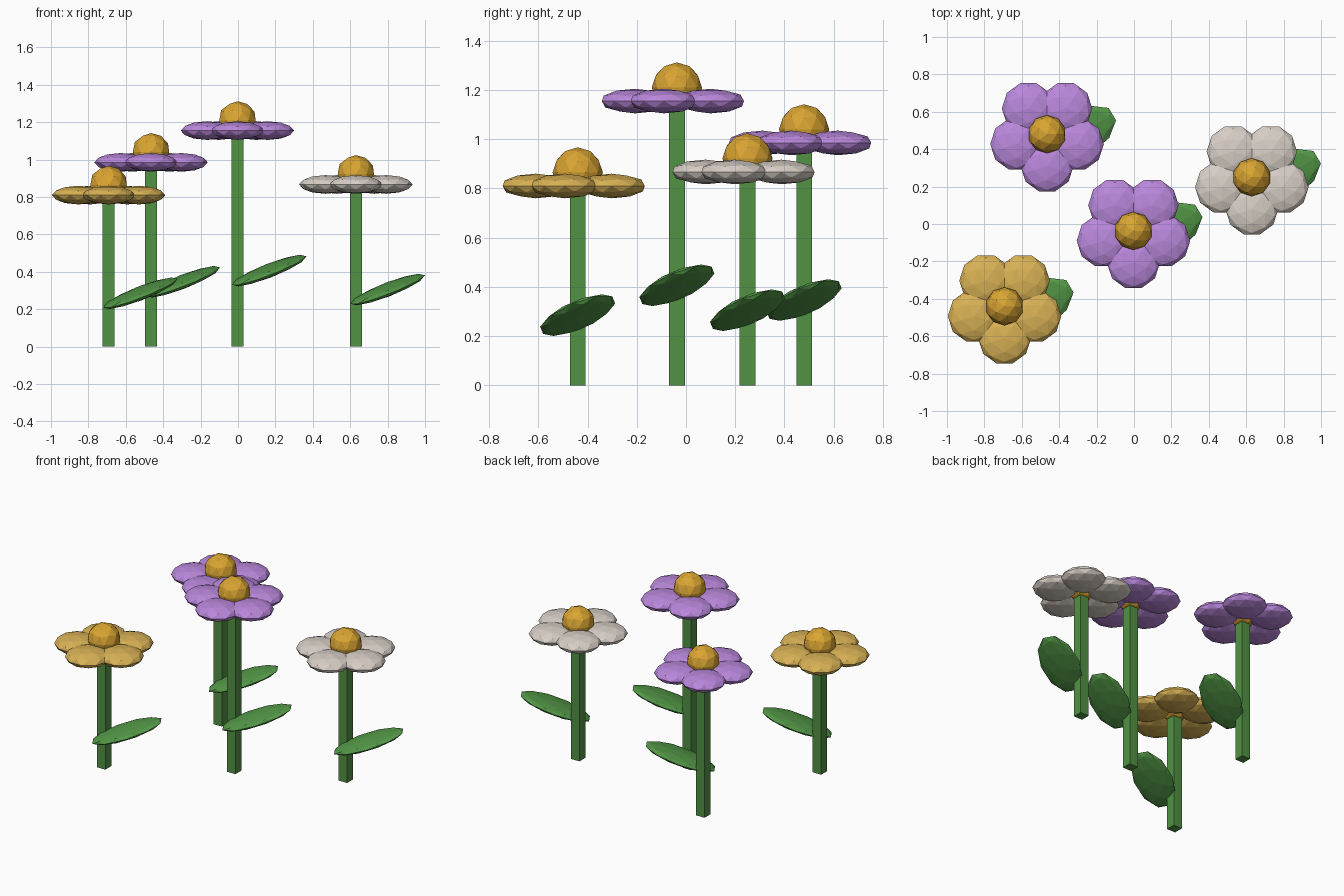
import bpy
import math

if "Cube" in bpy.data.objects:
    bpy.data.objects.remove(bpy.data.objects["Cube"], do_unlink=True)


def linear(c):
    c /= 255
    return c / 12.92 if c <= 0.04045 else ((c + 0.055) / 1.055) ** 2.4


def make_material(name, r, g, b):
    mat = bpy.data.materials.new(name)
    mat.use_nodes = True
    colour = (linear(r), linear(g), linear(b), 1)
    mat.diffuse_color = colour
    mat.node_tree.nodes["Principled BSDF"].inputs["Base Color"].default_value = colour
    return mat


STEM = make_material("stem green", 82, 146, 68)
LEAF = make_material("leaf green", 82, 150, 70)
HEART = make_material("amber", 218, 165, 50)
GOLD = make_material("soft gold", 217, 178, 85)
PURPLE = make_material("lilac purple", 186, 136, 220)
WHITE = make_material("warm white", 216, 207, 198)


def finish(name, mat):
    obj = bpy.context.object
    obj.name = name
    obj.data.materials.append(mat)
    return obj


def ball(name, mat, location, scale, rotation=(0, 0, 0)):
    bpy.ops.mesh.primitive_ico_sphere_add(
        subdivisions=2, radius=1, location=location, rotation=rotation)
    obj = finish(name, mat)
    obj.scale = scale
    return obj


def flower(name, x, y, height, petal_mat):
    # Square stem
    bpy.ops.mesh.primitive_cube_add(size=1, location=(x, y, height / 2))
    finish(name + "_stem", STEM).scale = (0.064, 0.064, height)

    # Single leaf, tilted upwards and turned to the back left
    ball(name + "_leaf", LEAF, (x + 0.17, y, height * 0.352),
         (0.234, 0.124, 0.03), (0, -0.35, 0.54))

    # Ring of five flattened petals, the first at the front
    for i in range(5):
        a = -math.pi / 2 + i * math.tau / 5
        ball(f"{name}_petal_{i + 1}", petal_mat,
             (x + 0.17 * math.cos(a), y + 0.17 * math.sin(a), height),
             (0.142, 0.142, 0.05), (0, 0, a))

    # Round flower centre
    ball(name + "_centre", HEART, (x, y, height + 0.055), (0.102, 0.102, 0.102))


flower("gold_flower", -0.692, -0.44, 0.81, GOLD)
flower("back_purple_flower", -0.465, 0.48, 0.985, PURPLE)
flower("middle_purple_flower", -0.003, -0.037, 1.155, PURPLE)
flower("white_flower", 0.63, 0.25, 0.867, WHITE)
